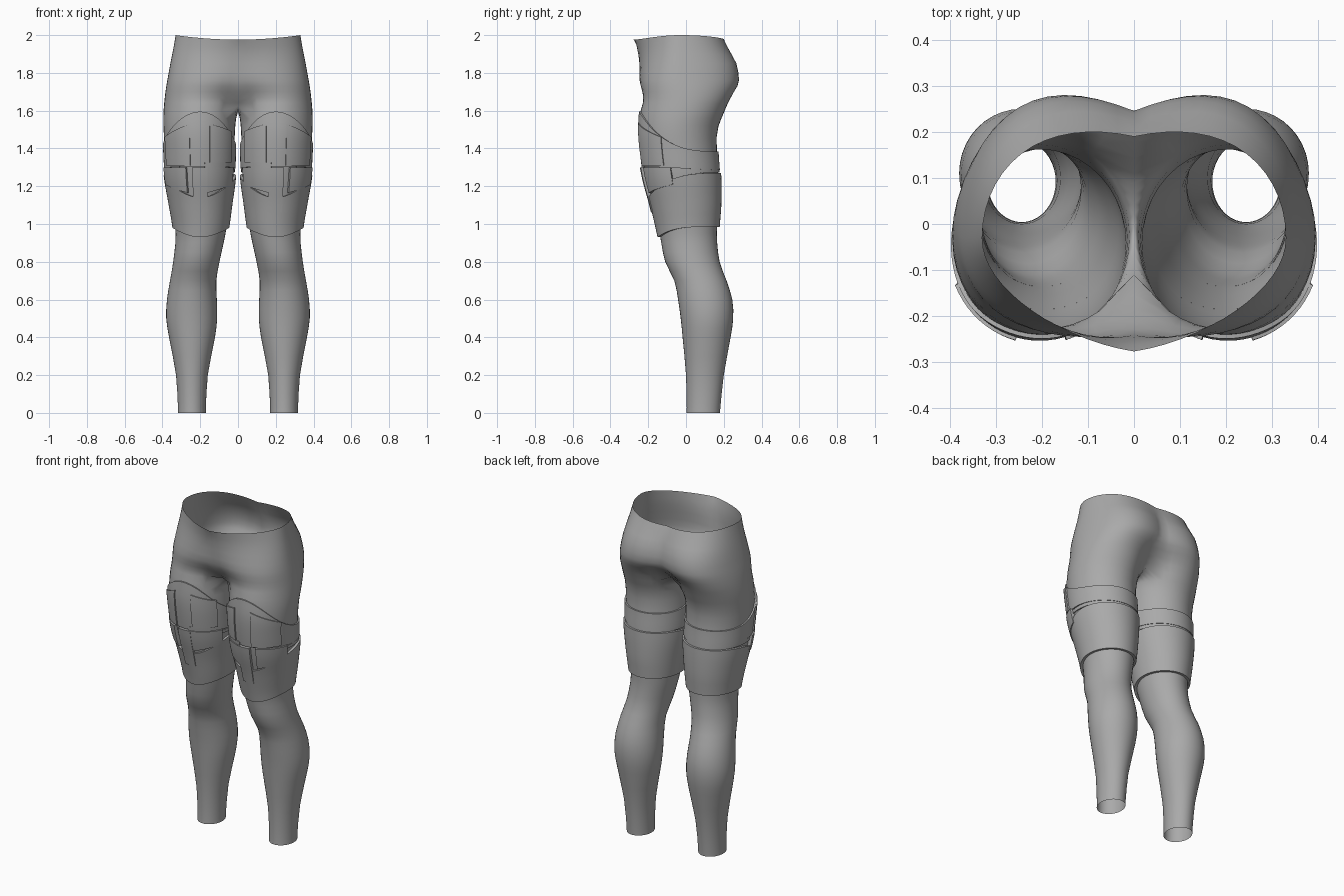
import bpy, bmesh, math

if "Cube" in bpy.data.objects:
    bpy.data.objects.remove(bpy.data.objects["Cube"])

N = 40                      # points around a leg
IN0, IN1 = 15, 25           # inner-thigh points that meet the other leg

# leg sections: z, inner x, outer x, front y, back y
LEG = [(0.0, .17, .318, .003, .18), (.03, .17, .318, .004, .182), (.2, .16, .328, .0, .2),
       (.4, .122, .365, -.018, .236), (.5, .11, .38, -.028, .25), (.6, .112, .376, -.042, .245),
       (.7, .115, .36, -.062, .215), (.8, .098, .343, -.11, .178), (.95, .066, .33, -.14, .163),
       (1.1, .045, .352, -.175, .172), (1.25, .025, .378, -.215, .172), (1.4, .019, .388, -.238, .163),
       (1.5, .016, .394, -.245, .167), (1.6, .006, .394, -.24, .205), (1.75, .0, .378, -.235, .262)]
# pelvis sections: z, half width, front midline y, back midline y, buttock bulge, front bulge
PELVIS = [(1.6, .394, -.10, .10, .13, .08), (1.65, .39, -.165, .155, .12, .06), (1.7, .384, -.212, .215, .09, .045),
          (1.75, .376, -.235, .245, .08, .035), (1.85, .358, -.246, .238, .07, .01),
          (1.93, .342, -.258, .212, .05, -.01), (2.0, .33, -.277, .19, .035, -.025)]


def sample(table, z):
    """Smooth (Hermite) interpolation of a section table at height z."""
    z = min(max(z, table[0][0]), table[-1][0])
    i = max(k for k in range(len(table) - 1) if table[k][0] <= z)
    a, b = table[i], table[i + 1]
    p, n = table[max(i - 1, 0)], table[min(i + 2, len(table) - 1)]
    h = b[0] - a[0]
    u = (z - a[0]) / h
    out = []
    for c in range(1, len(a)):
        ma = (b[c] - p[c]) / (b[0] - p[0]) * h
        mb = (n[c] - a[c]) / (n[0] - a[0]) * h
        out.append((2*u**3 - 3*u*u + 1) * a[c] + (u**3 - 2*u*u + u) * ma
                   + (3*u*u - 2*u**3) * b[c] + (u**3 - u*u) * mb)
    return out


def leg_point(t, z, off=0.0):
    """Point on the leg; t = 0 outside, 90 back, 180 inside, 270 front."""
    xi, xo, yf, yb = sample(LEG, z)
    a = math.radians(t)
    return ((xi + xo) / 2 + ((xo - xi) / 2 + off) * math.cos(a),
            (yf + yb) / 2 + ((yb - yf) / 2 + off) * math.sin(a), z)


def pelvis_point(k, z):
    """Point on the hip half ring, blended into the thigh low down."""
    t = k * 360 / N
    if t > 180:
        t -= 360
    f = math.radians(t * 90 / 135)
    w, yf, yb, bb, bf = sample(PELVIS, z)
    yc = -.03
    s = math.sin(f)
    y = yc + ((yb - yc) * s if s > 0 else (yc - yf) * s)
    y += math.sin(2 * f) * (bb if s > 0 else bf)
    x = w * math.cos(f)
    u = min(max((z - 1.58) / .2, 0), 1)
    u = u * u * (3 - 2 * u)
    lx, ly, _ = leg_point(t, z)
    if k in (IN0, IN1):
        return (0, y, z)
    drop = .024 * s * s * max(0, (z - 1.85) / .15)
    return (max(lx + (x - lx) * u, 0), ly + (y - ly) * u, z - drop)


grey = bpy.data.materials.new("grey")
grey.diffuse_color = (.4, .4, .4, 1)
grey.use_nodes = True
grey.node_tree.nodes["Principled BSDF"].inputs["Base Color"].default_value = grey.diffuse_color


def finish(name, bm, angle):
    bmesh.ops.recalc_face_normals(bm, faces=bm.faces)
    me = bpy.data.meshes.new(name)
    bm.to_mesh(me)
    bm.free()
    ob = bpy.data.objects.new(name, me)
    bpy.context.collection.objects.link(ob)
    me.materials.append(grey)
    m = ob.modifiers.new("mirror", 'MIRROR')
    m.use_clip = True
    m.merge_threshold = .0005
    bpy.ops.object.select_all(action='DESELECT')
    ob.select_set(True)
    bpy.context.view_layer.objects.active = ob
    bpy.ops.object.shade_smooth_by_angle(angle=math.radians(angle))
    return ob


# legs and hips: closed leg rings, a crotch saddle, then half rings to the waist
bm = bmesh.new()
rings = []
for z in [0, .03, .1, .2, .3, .4, .45, .5, .55, .6, .65, .7, .75, .8, .85, .9, .95, 1.02,
          1.1, 1.18, 1.25, 1.33, 1.4, 1.46, 1.52, 1.56]:
    rings.append([bm.verts.new(leg_point(k * 360 / N, z)) for k in range(N)])
saddle = []
for k in range(N):
    p = leg_point(k * 360 / N, 1.6)
    if IN0 <= k <= IN1:
        v = (k - 20) / 5
        p = (0, .0 - .11 * v, 1.595 + .03 * v * v)
    saddle.append(bm.verts.new(p))
rings.append(saddle)
for lo, hi in zip(rings, rings[1:]):
    for k in range(N):
        j = (k + 1) % N
        bm.faces.new((lo[k], lo[j], hi[j], hi[k]))
order = [k % N for k in range(IN1, N + IN0 + 1)]
prev = [saddle[k] for k in order]
for z in [1.64, 1.67, 1.7, 1.73, 1.76, 1.8, 1.85, 1.9, 1.95, 2.0]:
    row = [bm.verts.new(pelvis_point(k, z)) for k in order]
    if z == 2.0:
        row[0].co.z = row[-1].co.z = 1.976
    for i in range(len(row) - 1):
        bm.faces.new((prev[i], prev[i + 1], row[i + 1], row[i]))
    prev = row
finish("legs_and_hips", bm, 70)


def plate(name, t0, t1, low, high, off, base=0.0, rows=8):
    """Raised patch on the thigh between two heights given as functions of t."""
    bm = bmesh.new()
    n = max(4, round((t1 - t0) / 5))
    full = t1 - t0 >= 360
    grid = []
    for i in range(n if full else n + 1):
        t = t0 + (t1 - t0) * i / n
        a, b = low(t), high(t)
        zs = [a + (b - a) * j / rows for j in range(rows + 1)]
        col = [leg_point(t, zs[0], base)] + [leg_point(t, z, off) for z in zs] + [leg_point(t, zs[-1], base)]
        grid.append(col)
    if not full:   # side walls
        for e in (0, -1):
            t = t0 if e == 0 else t1
            wall = [leg_point(t, p[2], base) for p in grid[e]]
            grid.insert(0, wall) if e == 0 else grid.append(wall)
    vs = [[bm.verts.new((max(p[0], .001), p[1], p[2])) for p in col] for col in grid]
    for i in range(len(vs) if full else len(vs) - 1):
        a, b = vs[i], vs[(i + 1) % len(vs)]
        for j in range(len(a) - 1):
            bm.faces.new((a[j], b[j], b[j + 1], a[j + 1]))
    bmesh.ops.remove_doubles(bm, verts=bm.verts, dist=.0002)
    finish(name, bm, 35)


def front(t, sharp=1.0):
    """1 at the front of the thigh, falling to 0 at the back."""
    return ((1 - math.sin(math.radians(t))) / 2) ** sharp


def ramp(ta, za, tb, zb):
    return lambda t: za + (zb - za) * (t - ta) / (tb - ta)


def flat(z):
    return lambda t: z


# wrap-around guards
plate("upper_thigh_band", 0, 360, lambda t: 1.285 + .02 * front(t),
      lambda t: 1.385 + .21 * front(t, 3), .009)
plate("lower_thigh_guard", 0, 360, lambda t: .985 - .055 * front(t, 4),
      lambda t: 1.27 - .13 * front(t, 3), .015)
plate("back_strap", -25, 205, flat(1.272), flat(1.292), .006, rows=2)

# front plates
plate("outer_upper_plate", 285, 335, flat(1.31), ramp(285, 1.53, 335, 1.46), .016)
plate("inner_upper_plate", 212, 254, flat(1.325), ramp(212, 1.49, 254, 1.53), .016)
plate("outer_lower_plate", 292, 345, ramp(292, 1.165, 345, 1.21), flat(1.3), .019)
plate("inner_lower_plate", 205, 258, ramp(205, 1.21, 258, 1.165), flat(1.3), .017)
plate("centre_strip", 258, 282, flat(1.06), flat(1.3), .02)
plate("buckle_strap", 225, 262, flat(1.297), flat(1.325), .012, rows=2)
